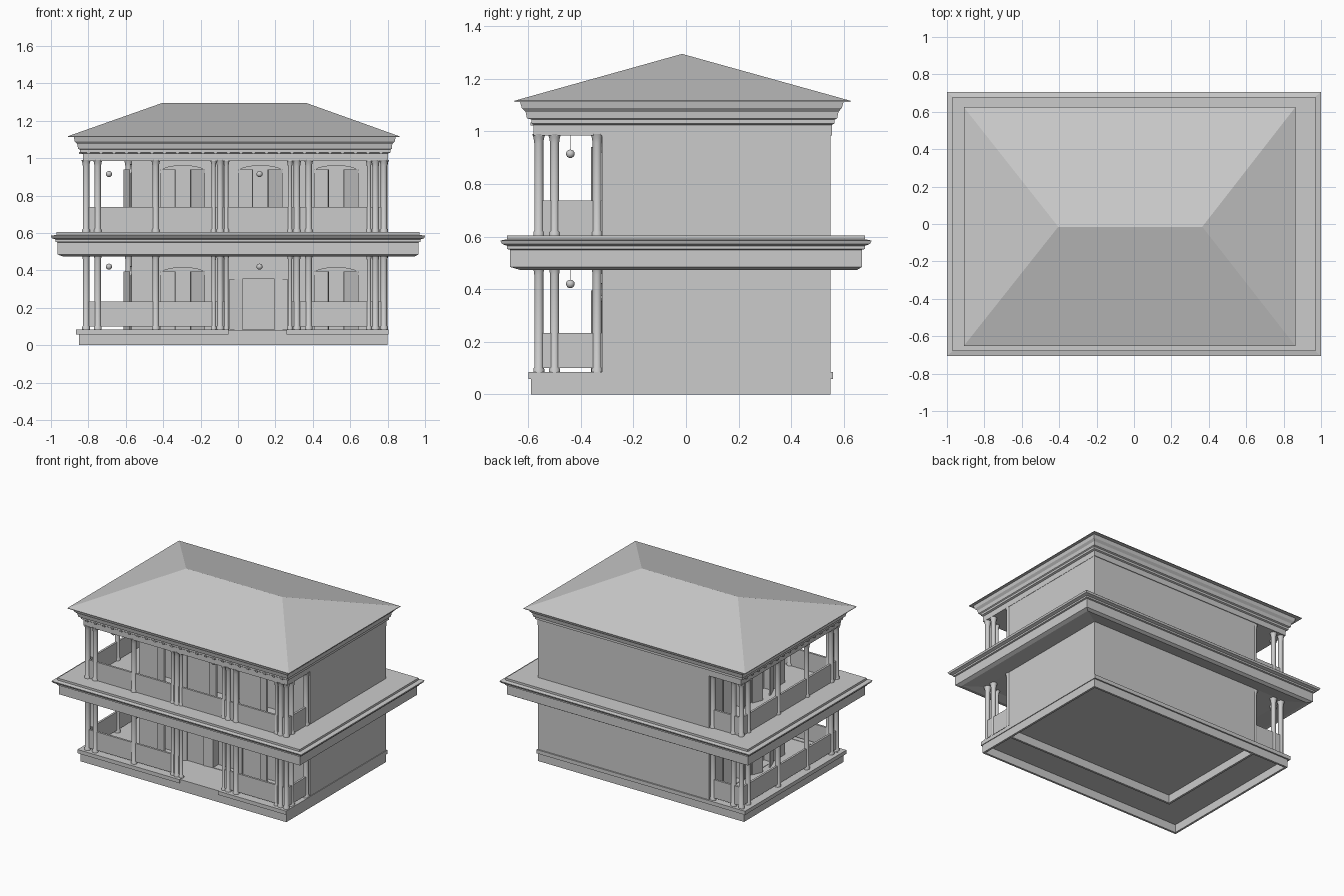
import bpy, bmesh, math
from mathutils import Matrix

cube = bpy.data.objects.get("Cube")
if cube:
    bpy.data.objects.remove(cube, do_unlink=True)

grey = bpy.data.materials.new("plain_grey")
grey.use_nodes = True
GREY = (0.6, 0.6, 0.6, 1)
grey.diffuse_color = GREY
grey.node_tree.nodes["Principled BSDF"].inputs["Base Color"].default_value = GREY


def finish(name, bm):
    bmesh.ops.recalc_face_normals(bm, faces=bm.faces)
    mesh = bpy.data.meshes.new(name)
    bm.to_mesh(mesh)
    bm.free()
    mesh.materials.append(grey)
    ob = bpy.data.objects.new(name, mesh)
    bpy.context.collection.objects.link(ob)
    return ob


def loft(name, rings):
    """Stack of rectangles (x0, x1, y0, y1, z), capped at both ends."""
    bm = bmesh.new()
    loops = [[bm.verts.new((x, y, z)) for x, y in ((x0, y0), (x1, y0), (x1, y1), (x0, y1))]
             for x0, x1, y0, y1, z in rings]
    for a, b in zip(loops, loops[1:]):
        for i in range(4):
            j = (i + 1) % 4
            bm.faces.new((a[i], a[j], b[j], b[i]))
    bm.faces.new(loops[0])
    bm.faces.new(loops[-1])
    return finish(name, bm)


def box(name, x0, x1, y0, y1, z0, z1):
    return loft(name, [(x0, x1, y0, y1, z0), (x0, x1, y0, y1, z1)])


def turned(name, profile, sides=12):
    """Revolve (radius, z) pairs around the z axis."""
    bm = bmesh.new()
    rings = [[bm.verts.new((r * math.cos(2 * math.pi * i / sides),
                            r * math.sin(2 * math.pi * i / sides), z))
              for i in range(sides)] for r, z in profile]
    for a, b in zip(rings, rings[1:]):
        for i in range(sides):
            j = (i + 1) % sides
            bm.faces.new((a[i], a[j], b[j], b[i]))
    bm.faces.new(rings[0])
    bm.faces.new(rings[-1])
    for f in bm.faces:
        f.smooth = len(f.verts) == 4
    ob = finish(name, bm)
    ob.data.set_sharp_from_angle(angle=math.radians(40))
    return ob


def arch_points(half, z0, spring, rise, steps=10):
    pts = [(half, z0), (half, spring)]
    for i in range(1, steps):
        a = math.pi * i / steps
        pts.append((half * math.cos(a), spring + rise * math.sin(a)))
    return pts + [(-half, spring), (-half, z0)]


def arch_prism(name, place, pts, depth0, depth1):
    bm = bmesh.new()
    a = [bm.verts.new((u, depth0, z)) for u, z in pts]
    b = [bm.verts.new((u, depth1, z)) for u, z in pts]
    bm.faces.new(a)
    bm.faces.new(b)
    for i in range(len(a)):
        j = (i + 1) % len(a)
        bm.faces.new((a[i], a[j], b[j], b[i]))
    bm.transform(place)
    return finish(name, bm)


# Foundation: thin skirts below a slab
def skirt(name, x0, x1, y0, y1, t, z1):
    box(name + "_front", x0, x1, y0, y0 + t, 0, z1)
    box(name + "_back", x0, x1, y1 - t, y1, 0, z1)
    box(name + "_left", x1 - t, x1, y0, y1, 0, z1)
    box(name + "_right", x0, x0 + t, y0, y1, 0, z1)


skirt("base_skirt", -0.85, 0.8, -0.59, 0.55, 0.015, 0.06)
skirt("house_footing", -0.57, 0.8, -0.32, 0.55, 0.015, 0.06)
box("floor_slab", -0.85, 0.8, -0.59, 0.55, 0.058, 0.082)
box("plinth_right_side", -0.865, -0.84, -0.6, 0.56, 0.058, 0.085)
box("plinth_left_side", 0.79, 0.805, -0.6, 0.56, 0.058, 0.085)
box("plinth_back", -0.865, 0.805, 0.54, 0.56, 0.058, 0.085)
box("plinth_front_a", -0.865, -0.05, -0.6, -0.54, 0.058, 0.085)
box("plinth_front_b", 0.26, 0.805, -0.6, -0.54, 0.058, 0.085)

# House block with recessed openings
house = box("house_walls", -0.57, 0.8, -0.32, 0.55, 0.06, 1.05)
FRONT = Matrix.Translation((0, -0.32, 0))
SIDE = Matrix.Translation((-0.57, 0, 0)) @ Matrix.Rotation(-math.pi / 2, 4, 'Z')
STOREYS = ((0.085, 0.49, 0.385, 0.42, 0.1), (0.605, 0.99, 0.93, 0.915, 0.605))


def opening(wall, u, z0, spring, half=0.115, rise=0.03, swing=22, leaf_w=0.082, leaf_top=0.01):
    place = wall @ Matrix.Translation((u, 0, 0))
    cutter = arch_prism("opening_cutter", place, arch_points(half, z0, spring, rise), -0.05, 0.06)
    cutter.hide_render = True
    cutter.hide_viewport = True
    cutter.display_type = 'WIRE'
    mod = house.modifiers.new("opening", 'BOOLEAN')
    mod.object = cutter
    mod.solver = 'EXACT'
    # Arched trim
    outer = arch_points(half + 0.008, spring - 0.01, spring, rise + 0.008)
    inner = arch_points(half, spring - 0.01, spring, rise)
    bm = bmesh.new()
    o = [bm.verts.new((x, -0.008, z)) for x, z in outer]
    i = [bm.verts.new((x, -0.008, z)) for x, z in inner]
    for k in range(len(o) - 1):
        bm.faces.new((o[k], o[k + 1], i[k + 1], i[k]))
    out = bmesh.ops.extrude_face_region(bm, geom=bm.faces[:])
    for v in out["geom"]:
        if isinstance(v, bmesh.types.BMVert):
            v.co.y += 0.008
    bm.transform(place)
    finish("opening_trim", bm)
    # Pair of hinged leaves
    for s in (-1, 1):
        leaf = box("shutter_leaf", min(0, -s * leaf_w), max(0, -s * leaf_w),
                   -0.01, 0, z0, spring + leaf_top)
        leaf.matrix_world = (place @ Matrix.Translation((s * half, -0.002, 0))
                             @ Matrix.Rotation(math.radians(swing) * s, 4, 'Z'))


for z0, z1, spring, lamp_z, rail_z in STOREYS:
    for u in (-0.295, 0.525):
        opening(FRONT, u, z0, spring)
    for y in (0.28, -0.05):
        opening(SIDE, -y, z0, spring)
opening(FRONT, 0.12, 0.605, 0.93)
opening(FRONT, 0.11, 0.085, 0.355, half=0.085, rise=0.002, swing=172, leaf_w=0.07, leaf_top=0)

# Porch columns
corner_l = [(0.78, -0.56), (0.735, -0.56), (0.78, -0.5), (0.782, -0.338), (0.7, -0.56)]
corner_r = [(-0.812, -0.56), (-0.75, -0.56), (-0.812, -0.5)]
front_row = [(x, -0.56) for x in (-0.44, -0.13, -0.095, -0.062, 0.278, 0.315, 0.378)]
side_row = [(-0.812, y) for y in (-0.22, 0.11, 0.45, 0.525)] + [(-0.75, 0.525), (-0.585, 0.525)]
for z0, z1, spring, lamp_z, rail_z in STOREYS:
    for x, y in corner_l + corner_r + front_row + side_row:
        r = 0.011 if x in (-0.13, -0.062, 0.278, 0.7) else 0.017
        col = turned("porch_column", [(r + 0.004, z0 - 0.02), (r + 0.004, z0 + 0.012), (r, z0 + 0.018),
                                      (r, z1 - 0.035), (r + 0.003, z1 - 0.015), (r + 0.008, z1)])
        col.location = (x, y, 0)
    # Low parapets between columns
    top = rail_z + 0.133
    spans = [(-0.81, -0.06), (0.28, 0.78)] if z0 < 0.5 else [(-0.81, 0.78)]
    for x0, x1 in spans:
        box("front_parapet", x0, x1, -0.565, -0.55, rail_z, top)
    box("right_parapet", -0.82, -0.805, -0.56, 0.53, rail_z, top)
    box("left_parapet", 0.775, 0.79, -0.56, -0.32, rail_z, top)
    box("back_parapet", -0.81, -0.57, 0.52, 0.535, rail_z, top)
    # Hanging lamps
    for x in (-0.69, 0.115):
        bulb = turned("lamp_globe", [(0.016 * math.sin(math.pi * k / 8) + 0.0005,
                                      -0.016 * math.cos(math.pi * k / 8)) for k in range(9)])
        bulb.location = (x, -0.44, lamp_z)
        box("lamp_cord", x - 0.001, x + 0.001, -0.441, -0.439, lamp_z, z1 + 0.01)

# Middle canopy between the storeys
loft("middle_canopy", [(-0.82, 0.8, -0.57, 0.55, 0.49), (-0.93, 0.94, -0.63, 0.65, 0.473),
                       (-0.965, 0.965, -0.67, 0.67, 0.485), (-0.965, 0.965, -0.67, 0.67, 0.55),
                       (-0.975, 0.975, -0.68, 0.68, 0.553), (-0.975, 0.975, -0.68, 0.68, 0.565),
                       (-0.995, 0.995, -0.7, 0.7, 0.572), (-1, 1, -0.706, 0.706, 0.585),
                       (-0.97, 0.97, -0.68, 0.68, 0.59), (-0.97, 0.97, -0.68, 0.68, 0.605)])

# Upper cornice, brackets and hipped roof
loft("upper_cornice", [(-0.83, 0.802, -0.58, 0.555, 0.985), (-0.83, 0.802, -0.58, 0.555, 1.025),
                       (-0.845, 0.815, -0.587, 0.565, 1.03), (-0.845, 0.815, -0.587, 0.565, 1.045),
                       (-0.855, 0.822, -0.605, 0.575, 1.05), (-0.86, 0.825, -0.61, 0.58, 1.075),
                       (-0.873, 0.838, -0.625, 0.593, 1.09), (-0.878, 0.843, -0.632, 0.6, 1.115)])
for k in range(24):
    x = -0.8 + k * 0.068
    box("cornice_bracket", x - 0.008, x + 0.008, -0.592, -0.57, 1.022, 1.034)
for k in range(16):
    y = -0.55 + k * 0.071
    box("cornice_bracket", -0.85, -0.82, y - 0.008, y + 0.008, 1.022, 1.034)
loft("hipped_roof", [(-0.91, 0.863, -0.652, 0.625, 1.113), (-0.91, 0.863, -0.652, 0.625, 1.117),
                     (-0.405, 0.365, -0.0151, -0.0149, 1.295)])
